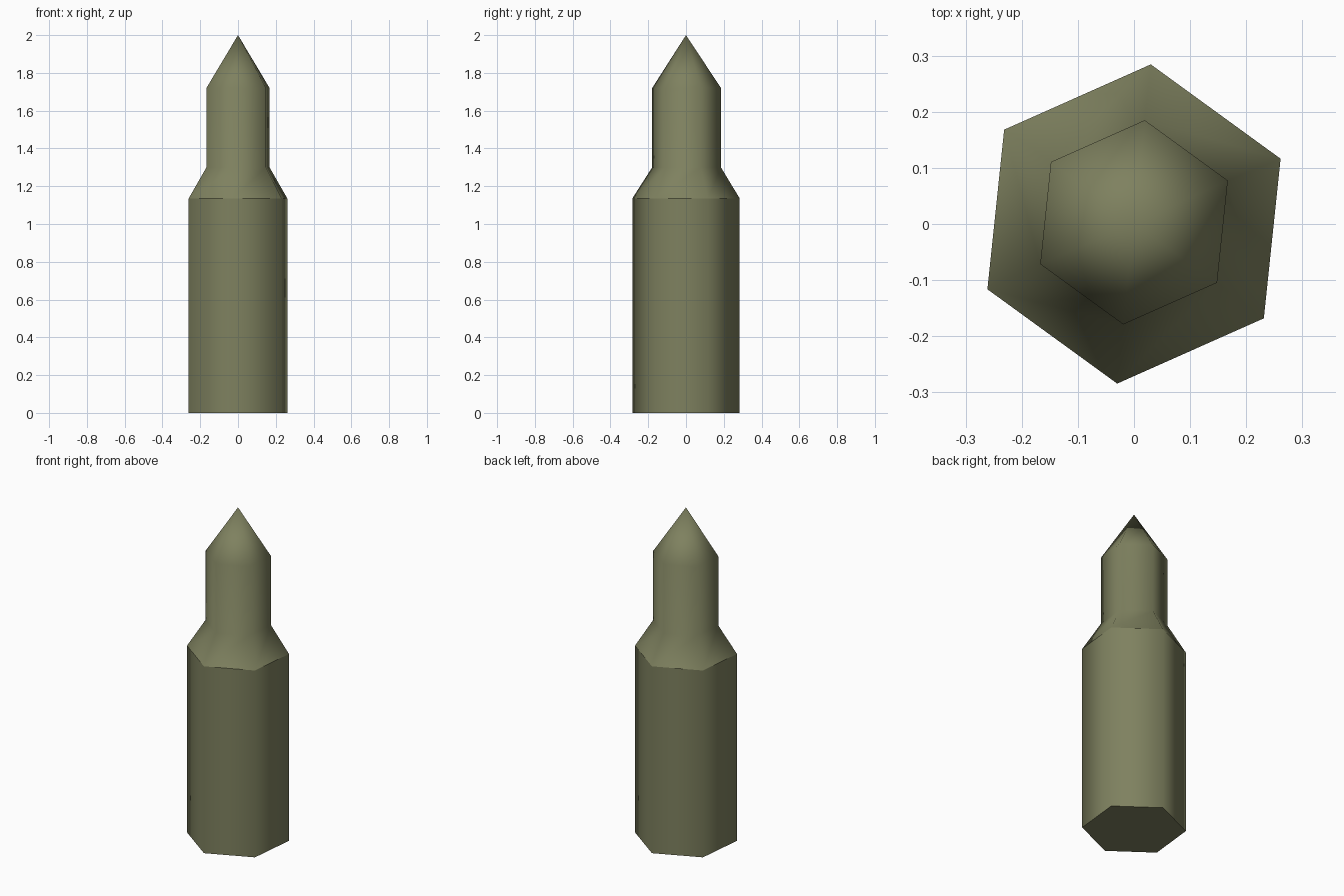
import bpy, bmesh
from math import cos, sin, radians

if "Cube" in bpy.data.objects:
    bpy.data.objects.remove(bpy.data.objects["Cube"])

SIDES, TURN = 6, 24
# (height, radius, y shift) of each hexagonal ring
RINGS = [(0.0, 0.286, 0.0), (1.135, 0.286, 0.0), (1.30, 0.183, 0.003), (1.72, 0.183, 0.003)]
TIP = 2.0

bm = bmesh.new()


def ring(z, r, dy):
    angles = [radians(TURN + 360 * i / SIDES) for i in range(SIDES)]
    return [bm.verts.new((r * cos(a), r * sin(a) + dy, z)) for a in angles]


# walls, base and pointed tip
loops = [ring(*p) for p in RINGS]
tip = bm.verts.new((0, 0, TIP))
bm.faces.new(loops[0][::-1])
for i in range(SIDES):
    j = (i + 1) % SIDES
    for low, high in zip(loops, loops[1:]):
        bm.faces.new((low[i], low[j], high[j], high[i]))
    bm.faces.new((loops[-1][i], loops[-1][j], tip))

# smooth all round, with hard rims at the base and the shoulder
for f in bm.faces:
    f.smooth = True
for rim in loops[:2]:
    for i in range(SIDES):
        bm.edges.get((rim[i], rim[(i + 1) % SIDES])).smooth = False

mesh = bpy.data.meshes.new("pointed_cartridge")
bm.to_mesh(mesh)
bm.free()

olive = bpy.data.materials.new("olive")
olive.diffuse_color = (0.21, 0.22, 0.115, 1)
olive.use_nodes = True
olive.node_tree.nodes["Principled BSDF"].inputs["Base Color"].default_value = olive.diffuse_color
mesh.materials.append(olive)
bpy.context.collection.objects.link(bpy.data.objects.new("pointed_cartridge", mesh))
